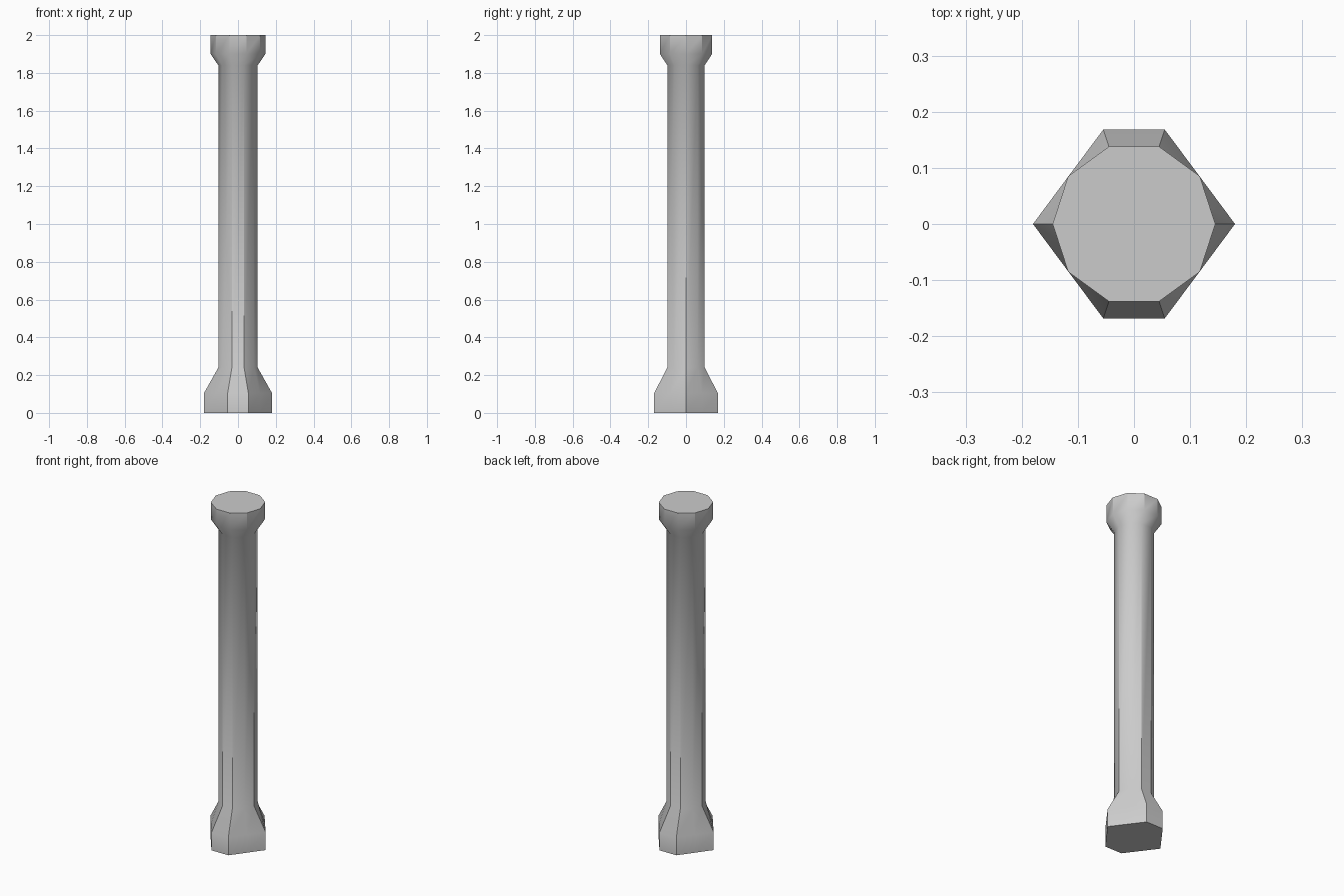
import bpy, bmesh
from math import cos, sin, pi, radians

if "Cube" in bpy.data.objects:
    bpy.data.objects.remove(bpy.data.objects["Cube"])

SIDES = 10
# rings from bottom to top: height, radius
profile = [(0.0, None), (0.105, None), (0.24, 0.104),
           (1.84, 0.104), (1.9, 0.145), (2.0, 0.145)]


def foot_radius(i):
    """Six-sided foot: the in-between corners sit on the straight sides."""
    return (0.18, 0.1445, 0.177, 0.177, 0.1445)[i % 5]


# pillar with a flared foot, ten-sided shaft and flared cap
bm = bmesh.new()
rings = []
for z, r in profile:
    ring = []
    for i in range(SIDES):
        a = 2 * pi * i / SIDES
        rad = foot_radius(i) if r is None else r
        ring.append(bm.verts.new((rad * cos(a), rad * sin(a), z)))
    rings.append(ring)

for low, high in zip(rings, rings[1:]):
    for i in range(SIDES):
        j = (i + 1) % SIDES
        bm.faces.new((low[i], low[j], high[j], high[i]))

# end caps
bm.faces.new(rings[0][::-1])
bm.faces.new(rings[-1])
bmesh.ops.recalc_face_normals(bm, faces=bm.faces)

mesh = bpy.data.meshes.new("pillar")
bm.to_mesh(mesh)
bm.free()
pillar = bpy.data.objects.new("pillar", mesh)
bpy.context.collection.objects.link(pillar)

# soft flares, crisp vertical edges
bpy.context.view_layer.objects.active = pillar
pillar.select_set(True)
bpy.ops.object.shade_smooth_by_angle(angle=radians(35))
